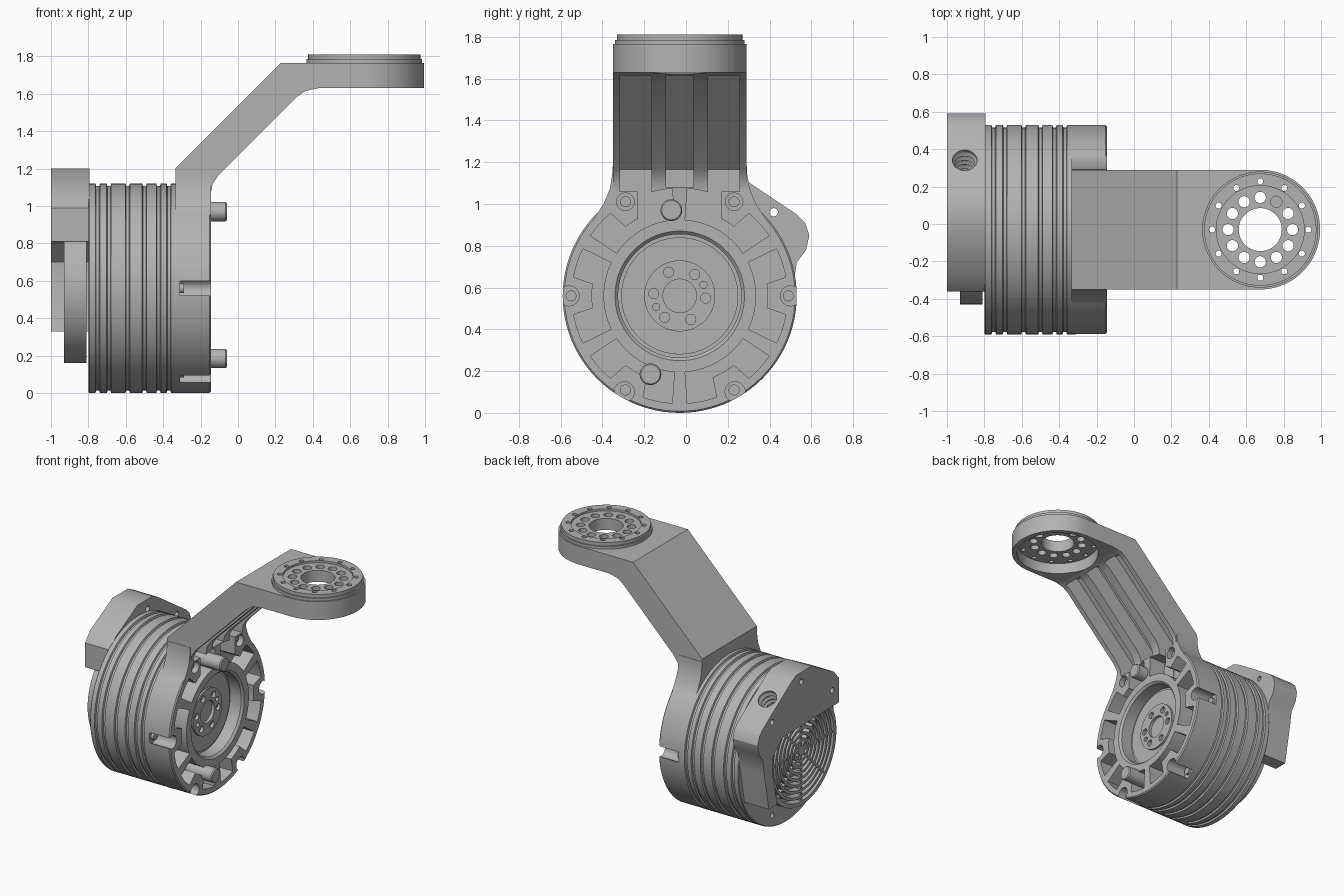
import bpy, bmesh
from math import sin, cos, radians, pi, tau
from mathutils import Matrix, Vector

cube = bpy.data.objects.get("Cube")
if cube:
    bpy.data.objects.remove(cube, do_unlink=True)

CY, CZ, R = -0.03, 0.56, 0.56      # main axis and radius
BACK, FACE = -0.335, -0.145        # bracket back and front planes
HX, HR = 0.675, 0.32               # head centre and radius

grey = bpy.data.materials.new("machined_grey")
grey.use_nodes = True
tone = (0.45, 0.45, 0.45, 1)
grey.diffuse_color = tone
grey.node_tree.nodes["Principled BSDF"].inputs["Base Color"].default_value = tone


def along_x(y=CY, z=CZ):
    return Matrix.Translation((0, y, z)) @ Matrix.Rotation(pi / 2, 4, 'Y')


def along_z(x=HX, y=CY):
    return Matrix.Translation((x, y, 0))


def polar(r, deg):
    return CY + r * cos(radians(deg)), CZ + r * sin(radians(deg))


def lathe(bm, profile, mat, n=96, closed=False):
    """Revolve (height, radius) points; a zero radius becomes a pole."""
    rings = []
    for t, r in profile:
        rings.append([bm.verts.new(mat @ Vector((r * cos(tau * k / n), r * sin(tau * k / n), t)))
                      for k in range(n if r else 1)])
    for a, b in zip(rings, rings[1:] + (rings[:1] if closed else [])):
        if len(a) + len(b) < 3:
            continue
        for k in range(n):
            quad = [a[k % len(a)], a[(k + 1) % len(a)], b[(k + 1) % len(b)], b[k % len(b)]]
            bm.faces.new(list(dict.fromkeys(quad)))


def cyl(bm, mat, t0, t1, r, n=32):
    lathe(bm, [(t0, 0), (t0, r), (t1, r), (t1, 0)], mat, n)


def prism(bm, pts, axis, t0, t1):
    """Extrude a polygon along x (y,z points) or y (x,z points)."""
    place = {'x': lambda u, v, t: (t, u, v), 'y': lambda u, v, t: (u, t, v)}[axis]
    lo, hi = [[bm.verts.new(place(u, v, t)) for u, v in pts] for t in (t0, t1)]
    bm.faces.new(lo)
    bm.faces.new(hi[::-1])
    for k in range(len(pts)):
        j = (k + 1) % len(pts)
        bm.faces.new([lo[k], lo[j], hi[j], hi[k]])


def make(name, build):
    bm = bmesh.new()
    build(bm)
    bmesh.ops.recalc_face_normals(bm, faces=bm.faces[:])
    me = bpy.data.meshes.new(name)
    bm.to_mesh(me)
    bm.free()
    me.materials.append(grey)
    ob = bpy.data.objects.new(name, me)
    bpy.context.scene.collection.objects.link(ob)
    return ob


def combine(ob, build, op='DIFFERENCE'):
    """Apply one boolean and discard its helper."""
    tool = make("helper", build)
    tool.hide_render = True
    mod = ob.modifiers.new("boolean", 'BOOLEAN')
    mod.object, mod.operation, mod.solver = tool, op, 'EXACT'
    bpy.context.view_layer.update()
    done = ob.evaluated_get(bpy.context.evaluated_depsgraph_get())
    me = bpy.data.meshes.new_from_object(done)
    ob.modifiers.clear()
    ob.data = me
    bpy.data.objects.remove(tool, do_unlink=True)


# Motor body with shallow cooling grooves
def body(bm):
    prof = [(-0.8, 0), (-0.8, 0.555), (-0.795, R)]
    for x in (-0.75, -0.69, -0.59, -0.5, -0.425, -0.37):
        prof += [(x - 0.012, R), (x - 0.008, R - 0.013), (x + 0.008, R - 0.013), (x + 0.012, R)]
    lathe(bm, prof + [(BACK, R), (BACK, 0)], along_x())


motor_body = make("motor_body", body)


def body_holes(bm):
    for a in (200, 245, 290, 335):
        cyl(bm, along_x(*polar(0.48, a)), -0.9, -0.76, 0.018, 16)


combine(motor_body, body_holes)

# Bracket: round housing, flared neck, cranked arm and round head
bracket = make("arm_bracket", lambda bm: lathe(
    bm, [(BACK, 0), (BACK, R), (FACE - 0.008, R), (FACE, R - 0.008), (FACE, 0)], along_x()))


def neck(bm):
    half = [(0.3, 0.8), (0.41, 0.93), (0.365, 1.0), (0.335, 1.07), (0.323, 1.14), (0.3225, 1.18)]
    prism(bm, [(CY + u, v) for u, v in half] + [(CY - u, v) for u, v in half[::-1]], 'x', BACK, FACE)


def arm(bm):
    prism(bm, [(FACE, 0.75), (FACE, 1.07), (-0.135, 1.12), (-0.1, 1.17), (0.31, 1.58), (0.36, 1.615),
               (0.43, 1.63), (HX, 1.63), (HX, 1.765), (0.23, 1.765), (BACK, 1.2), (BACK, 0.75)],
          'y', CY - HR, CY + HR)


def head(bm):
    lathe(bm, [(1.63, 0), (1.63, HR), (1.765, HR), (1.765, 0.31), (1.785, 0.31), (1.785, 0.3),
               (1.81, 0.3), (1.81, 0.235), (1.795, 0.235), (1.795, 0)], along_z())


for part in (neck, arm, head):
    combine(bracket, part, 'UNION')


# Lightening channels on the underside of the arm
def channels(bm):
    for a, b, low in ((-0.285, -0.135, 1.06), (-0.065, 0.065, 1.08), (0.135, 0.285, 1.06)):
        prism(bm, [(-0.285, low), (-0.285, 1.165), (0.25, 1.7), (0.36, 1.7), (0.36, 1.5),
                   (0, 1.1), (0, low)], 'y', CY + a, CY + b)


# Channels leading past the upper screw bosses
def passages(bm):
    for s in (-1, 1):
        prism(bm, [(CY + s * u, v) for u, v in ((0.135, 0.9), (0.2, 0.9), (0.2, 1.08), (0.135, 1.08))],
              'x', -0.28, 0)


# Pockets around the housing, stepping inward at each screw
def pockets(bm):
    for ear in range(0, 360, 60):
        sweep = range(-26, 27, 2)
        outer = [polar(0.42 if abs(d) < 10 else 0.515, ear + d) for d in sweep]
        inner = [polar(0.365, ear + d) for d in reversed(sweep)]
        prism(bm, outer + inner, 'x', -0.275, 0)


def bore(bm):
    lathe(bm, [(-0.25, 0), (-0.25, 0.295), (-0.16, 0.295), (-0.13, 0.325), (-0.13, 0)], along_x())


def screw_notches(bm):
    for ear in (0, 180, 240, 300):
        cyl(bm, along_x(*polar(0.53, ear)), -0.31, 0, 0.048)
    for ear in (60, 120):
        cyl(bm, along_x(*polar(0.52, ear)), -0.19, 0, 0.042)


def head_pocket(bm):
    cyl(bm, along_z(), 1.5, 1.71, 0.285, 96)


def head_holes(bm):
    cyl(bm, along_z(), 1.6, 1.9, 0.115, 64)
    for radius, hole, turn in ((0.172, 0.03, 0), (0.257, 0.016, 0)):
        for k in range(12):
            a = tau * k / 12 + turn
            cyl(bm, along_z(HX + radius * cos(a), CY + radius * sin(a)), 1.6, 1.9, hole, 24)


for cut in (channels, passages, pockets, bore, screw_notches, head_pocket, head_holes):
    combine(bracket, cut)


# Screws sitting in the notches
def screws(bm):
    for ear in range(0, 360, 60):
        cyl(bm, along_x(*polar(0.52, ear)), -0.32, -0.175 if ear in (60, 120) else -0.29, 0.026, 24)


make("housing_screws", screws)


# Locating pins
def pins(bm):
    for y, z in ((-0.07, 0.97), (-0.17, 0.185)):
        lathe(bm, [(-0.3, 0), (-0.3, 0.052), (-0.068, 0.052), (-0.06, 0.046), (-0.06, 0)], along_x(y, z), 32)


make("locating_pins", pins)

# Output flange in the bore
flange = make("output_flange", lambda bm: lathe(
    bm, [(-0.3, 0), (-0.3, 0.28), (-0.242, 0.28), (-0.242, 0.17), (-0.228, 0.17),
         (-0.228, 0.08), (-0.27, 0.08), (-0.27, 0)], along_x()))


def flange_holes(bm):
    for k in range(6):
        cyl(bm, along_x(*polar(0.125, 60 * k - 5)), -0.265, -0.1, 0.024, 24)
    for a in (25, 205):
        cyl(bm, along_x(*polar(0.125, a)), -0.26, -0.1, 0.017, 24)


combine(flange, flange_holes)


# Rear vent: rimmed disc, concentric rings and spokes
def vent(bm):
    lathe(bm, [(-0.81, 0), (-0.81, 0.4), (-0.93, 0.4), (-0.93, 0.37), (-0.87, 0.37), (-0.87, 0)], along_x())


def vent_rings(bm):
    cyl(bm, along_x(), -0.925, -0.865, 0.035)
    for k in range(7):
        r = 0.065 + 0.044 * k
        lathe(bm, [(-0.925, r), (-0.925, r + 0.02), (-0.868, r + 0.02), (-0.868, r)],
              along_x(), 64, closed=True)


def vent_spokes(bm):
    for a in range(0, 360, 45):
        sx, sy = -sin(radians(a)) * 0.009, cos(radians(a)) * 0.009
        (y0, z0), (y1, z1) = polar(0.03, a), polar(0.375, a)
        prism(bm, [(y0 - sx, z0 - sy), (y1 - sx, z1 - sy), (y1 + sx, z1 + sy), (y0 + sx, z0 + sy)],
              'x', -0.922, -0.868)


make("vent_disc", vent)
make("vent_rings", vent_rings)
make("vent_spokes", vent_spokes)

# Rear connector cover wrapping the top and one side of the vent
cover = make("connector_cover", lambda bm: prism(
    bm, [(-0.36, 0.81), (-0.36, 0.99), (-0.3, 1.06), (-0.04, 1.2), (0.14, 1.2), (0.2, 1.17), (0.53, 0.95),
         (0.57, 0.91), (0.59, 0.85), (0.575, 0.78), (0.53, 0.72), (0.515, 0.62), (0.46, 0.33),
         (0.36, 0.33), (0.42, 0.6), (0.41, 0.7), (0.3, 0.8)], 'x', -1, -0.795))


# Threaded cable port square to the sloping side, plus bolt holes
def cover_holes(bm):
    tilt = Matrix.Translation((-0.905, 0.34, 1.075)) @ Matrix.Rotation(radians(-34), 4, 'X')
    thread = [(-0.2 + 0.02 * k, 0.066 if k % 2 else 0.054) for k in range(10)]
    lathe(bm, [(-0.2, 0)] + thread + [(0.0, 0.066), (0.1, 0.066), (0.1, 0)], tilt, 32)
    for y, z in ((0.42, 0.96), (-0.28, 0.93), (0.08, 1.13)):
        cyl(bm, along_x(y, z), -1.1, -0.7, 0.02, 20)


combine(cover, cover_holes)

# Smooth curved surfaces while keeping machined edges crisp
for ob in bpy.context.scene.objects:
    if ob.type == 'MESH' and grey.name in ob.data.materials:
        ob.data.shade_smooth()
        ob.data.set_sharp_from_angle(angle=radians(30))
